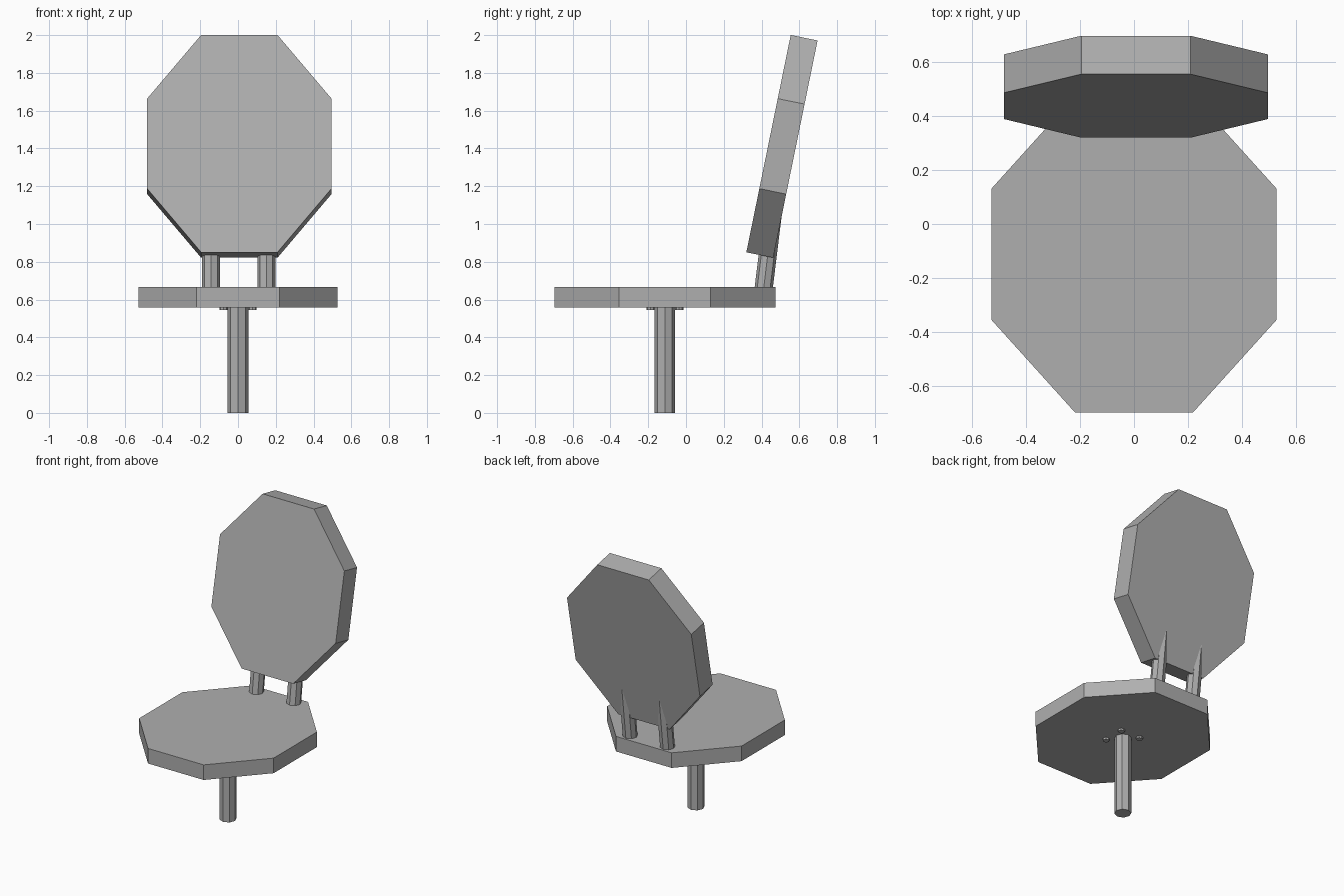
import bpy, math

if "Cube" in bpy.data.objects:
    bpy.data.objects.remove(bpy.data.objects["Cube"])

# Mid grey shared by all parts
grey = bpy.data.materials.new("mid_grey")
grey.diffuse_color = (0.43, 0.43, 0.43, 1)
grey.use_nodes = True
grey.node_tree.nodes["Principled BSDF"].inputs["Base Color"].default_value = grey.diffuse_color


def prism(name, sides, half, depth, loc, rot_x=0.0, flat=False):
    """Cylinder with elliptical half extents; flat puts edges (not corners) on the axes."""
    turn = math.pi / sides if flat else 0.0
    k = 1 / math.cos(math.pi / sides) if flat else 1.0
    bpy.ops.mesh.primitive_cylinder_add(vertices=sides, radius=k, depth=depth)
    ob = bpy.context.object
    ob.name = name
    ob.rotation_euler.z = turn
    bpy.ops.object.transform_apply(rotation=True)
    ob.scale = (half[0], half[1], 1)
    bpy.ops.object.transform_apply(scale=True)
    ob.rotation_euler.x = rot_x
    ob.location = loc
    ob.data.materials.append(grey)
    return ob


# Octagonal seat
SEAT_Y = -0.112
prism("seat", 8, (0.528, 0.585), 0.107, (0, SEAT_Y, 0.612), flat=True)

# Octagonal backrest, standing and leaning back
prism("backrest", 8, (0.488, 0.587), 0.145, (0.007, 0.508, 1.411),
      math.radians(90 - 11.55), flat=True)

# Two posts joining seat and backrest
for side, x in (("left", -0.143), ("right", 0.15)):
    prism(f"back_post_{side}", 8, (0.048, 0.048), 0.44,
          (x, 0.432, 0.83), math.radians(-7))

# Pedestal leg
prism("pedestal", 8, (0.055, 0.055), 0.58, (0, SEAT_Y, 0.29))

# Four bolts under the seat
for i, (sx, sy) in enumerate([(-1, -1), (1, -1), (1, 1), (-1, 1)]):
    prism(f"bolt_{i + 1}", 8, (0.022, 0.022), 0.03,
          (0.076 * sx, SEAT_Y + 0.076 * sy, 0.559))
